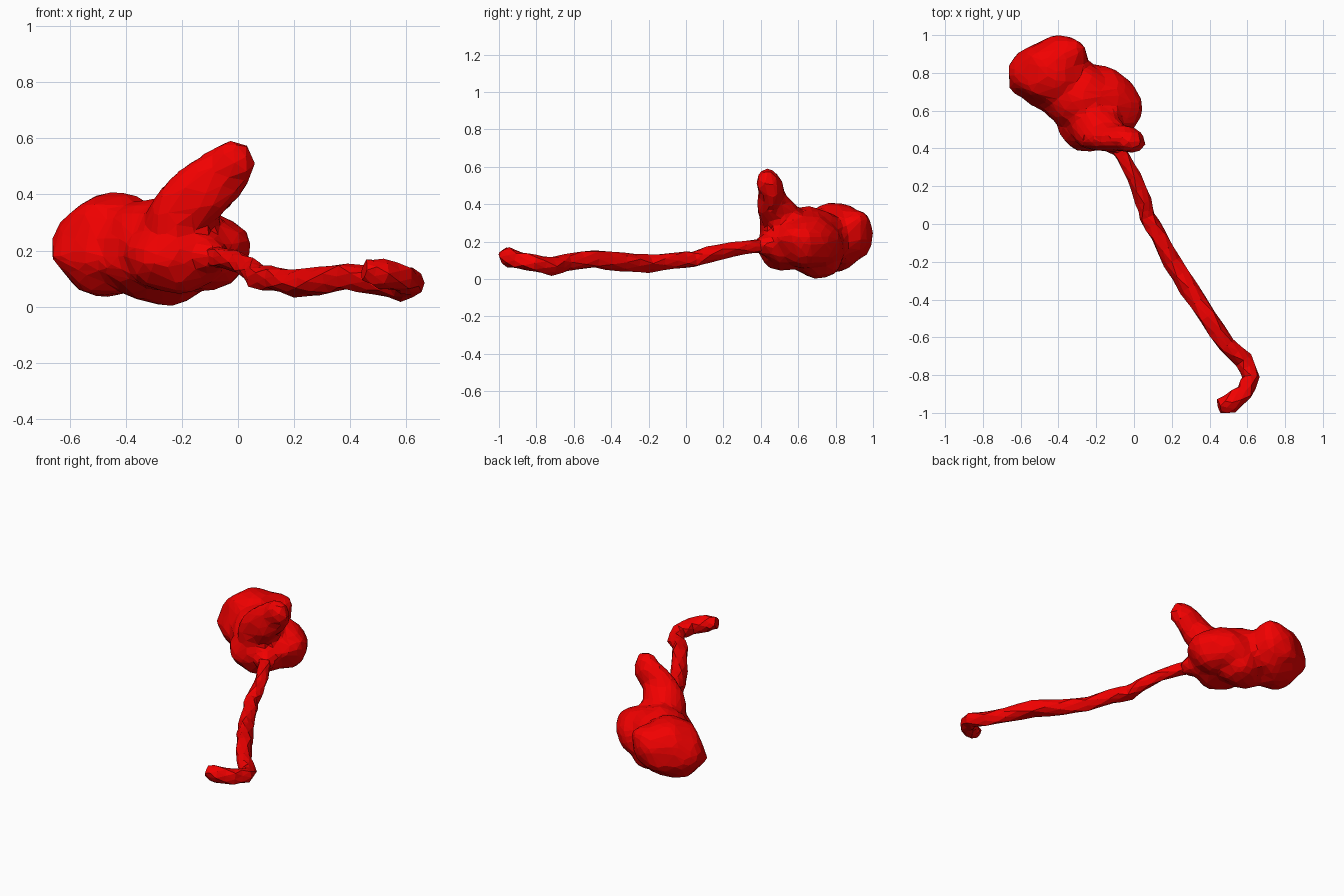
import bpy, bmesh, math
from mathutils import Vector, Matrix, noise

if "Cube" in bpy.data.objects:
    bpy.data.objects.remove(bpy.data.objects["Cube"])

red = bpy.data.materials.new("red")
red.diffuse_color = (0.88, 0.0, 0.0, 1)
red.use_nodes = True
red.node_tree.nodes["Principled BSDF"].inputs["Base Color"].default_value = red.diffuse_color


def make_object(name, bm):
    mesh = bpy.data.meshes.new(name)
    bm.to_mesh(mesh)
    bm.free()
    mesh.materials.append(red)
    ob = bpy.data.objects.new(name, mesh)
    bpy.context.collection.objects.link(ob)
    return ob


def add_lobe(bm, centre, radii, tilt=0, turn=0):
    # Ellipsoid with a little surface noise
    m = (Matrix.Translation(centre) @ Matrix.Rotation(math.radians(turn), 4, 'Z')
         @ Matrix.Rotation(math.radians(tilt), 4, 'Y') @ Matrix.Diagonal((*radii, 1)))
    made = bmesh.ops.create_icosphere(bm, subdivisions=3, radius=1, matrix=m)
    c = Vector(centre)
    for v in made["verts"]:
        v.co += (v.co - c) * 0.14 * noise.noise(v.co * 10)


# Lumpy body with raised fin, fused into one skin
body = bmesh.new()
# rear mass
add_lobe(body, (-0.44, 0.80, 0.23), (0.20, 0.18, 0.18))
add_lobe(body, (-0.56, 0.80, 0.22), (0.105, 0.13, 0.11))
add_lobe(body, (-0.59, 0.75, 0.18), (0.075, 0.07, 0.07))
add_lobe(body, (-0.38, 0.88, 0.24), (0.14, 0.12, 0.14))
add_lobe(body, (-0.36, 0.91, 0.29), (0.11, 0.08, 0.08))
add_lobe(body, (-0.43, 0.90, 0.18), (0.12, 0.09, 0.08))
add_lobe(body, (-0.47, 0.77, 0.17), (0.16, 0.15, 0.14))
# front mass
add_lobe(body, (-0.28, 0.67, 0.20), (0.22, 0.19, 0.18))
add_lobe(body, (-0.13, 0.66, 0.20), (0.20, 0.15, 0.14), turn=-50)
add_lobe(body, (-0.22, 0.53, 0.185), (0.19, 0.15, 0.14))
add_lobe(body, (-0.25, 0.71, 0.085), (0.12, 0.12, 0.085))
# fin
add_lobe(body, (-0.13, 0.455, 0.41), (0.23, 0.075, 0.11), tilt=-40)
add_lobe(body, (-0.015, 0.44, 0.51), (0.075, 0.065, 0.085))
add_lobe(body, (-0.20, 0.50, 0.33), (0.17, 0.11, 0.11), tilt=-35)
# root of the stalk
add_lobe(body, (-0.10, 0.43, 0.18), (0.07, 0.07, 0.06))
body_ob = make_object("body", body)
remesh = body_ob.modifiers.new("fuse", 'REMESH')
remesh.mode = 'VOXEL'
remesh.voxel_size = 0.03
smooth = body_ob.modifiers.new("soften", 'SMOOTH')
smooth.iterations = 1
facets = body_ob.modifiers.new("facets", 'DECIMATE')
facets.ratio = 0.25

# Long thin stalk with a hooked end: x, y, z, radius
path = [(-0.17, 0.53, 0.19, 0.04), (-0.06, 0.36, 0.175, 0.038),
        (0.00, 0.25, 0.16, 0.037), (0.05, 0.12, 0.13, 0.042),
        (0.07, 0.04, 0.105, 0.044), (0.13, -0.06, 0.10, 0.044),
        (0.20, -0.20, 0.083, 0.046), (0.29, -0.34, 0.09, 0.050),
        (0.39, -0.49, 0.108, 0.050), (0.49, -0.64, 0.09, 0.046),
        (0.58, -0.72, 0.067, 0.046), (0.62, -0.81, 0.085, 0.046),
        (0.585, -0.89, 0.10, 0.048), (0.51, -0.95, 0.118, 0.053),
        (0.45, -0.965, 0.13, 0.035)]
# Halve the spacing for denser facets
points = [Vector(path[0])]
for a, b in zip(path, path[1:]):
    points += [(Vector(a) + Vector(b)) / 2, Vector(b)]
stalk = bmesh.new()
rings = []
for i, p in enumerate(points):
    a, b = points[max(i - 1, 0)], points[min(i + 1, len(points) - 1)]
    along = (b.xyz - a.xyz).normalized()
    side = along.cross(Vector((0, 0, 1))).normalized()
    up = side.cross(along)
    ring = []
    for k in range(8):
        t = math.tau * (k + 0.5 * (i % 2)) / 8
        r = p.w * (1.0 + 0.1 * math.sin(2.3 * i + 3 * k))
        ring.append(stalk.verts.new(p.xyz + r * (math.cos(t) * side + math.sin(t) * up)))
    rings.append(ring)
for i, (r0, r1) in enumerate(zip(rings, rings[1:])):
    for k in range(8):
        n = (k + 1) % 8
        if i % 2 == 0:
            stalk.faces.new((r0[k], r0[n], r1[k]))
            stalk.faces.new((r0[n], r1[n], r1[k]))
        else:
            stalk.faces.new((r0[k], r0[n], r1[n]))
            stalk.faces.new((r0[k], r1[n], r1[k]))
stalk.faces.new(rings[0])
stalk.faces.new(rings[-1])
bmesh.ops.recalc_face_normals(stalk, faces=stalk.faces)
make_object("stalk", stalk)
